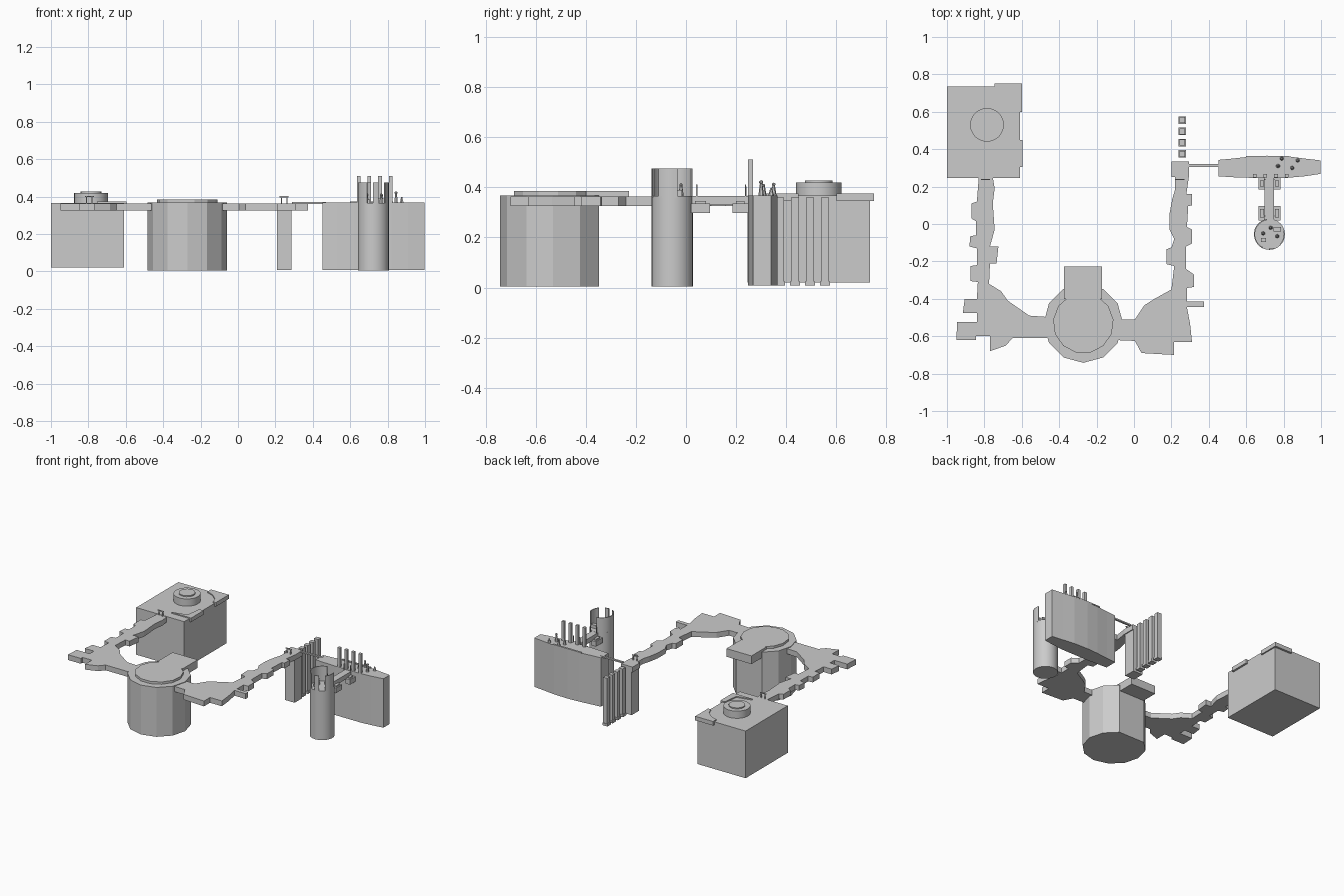
import bpy, bmesh, math
from math import cos, sin, radians


def prism(name, pts, z0, z1):
    """Extrude a plan outline between two heights."""
    bm = bmesh.new()
    face = bm.faces.new([bm.verts.new((x, y, z0)) for x, y in pts])
    ext = bmesh.ops.extrude_face_region(bm, geom=[face], use_keep_orig=True)
    for v in ext["geom"]:
        if isinstance(v, bmesh.types.BMVert):
            v.co.z = z1
    bmesh.ops.recalc_face_normals(bm, faces=bm.faces)
    me = bpy.data.meshes.new(name)
    bm.to_mesh(me)
    bm.free()
    ob = bpy.data.objects.new(name, me)
    bpy.context.collection.objects.link(ob)
    return ob


def box(name, x0, x1, y0, y1, z0, z1):
    return prism(name, [(x0, y0), (x1, y0), (x1, y1), (x0, y1)], z0, z1)


def arc(cx, cy, r, a0, a1, n):
    return [(cx + r * cos(radians(a0 + (a1 - a0) * i / n)),
             cy + r * sin(radians(a0 + (a1 - a0) * i / n))) for i in range(n + 1)]


def disc(name, cx, cy, r, z0, z1, n=24):
    ob = prism(name, arc(cx, cy, r, 0, 360 - 360 / n, n - 1), z0, z1)
    smooth(ob)
    return ob


def smooth(ob):
    bpy.ops.object.select_all(action='DESELECT')
    ob.select_set(True)
    bpy.context.view_layer.objects.active = ob
    bpy.ops.object.shade_smooth_by_angle(angle=radians(35))


def gate(name, cx, y, z):
    """Two thin posts with a lintel."""
    for s in (-1, 1):
        box(name + "_post", cx + s * .015 - .003, cx + s * .015 + .003, y, y + .006, z, z + .035)
    box(name + "_lintel", cx - .024, cx + .024, y, y + .006, z + .032, z + .038)


def figure(x, y, z, h):
    """Small standing statue: tapered body and round head."""
    bpy.ops.mesh.primitive_cone_add(vertices=6, radius1=.011, radius2=.005, depth=h * .8,
                                    location=(x, y, z + h * .4))
    bpy.context.object.name = "statue_body"
    bpy.ops.mesh.primitive_uv_sphere_add(segments=8, ring_count=5, radius=h * .14,
                                         location=(x, y, z + h * .87))
    bpy.context.object.name = "statue_head"


# Square building block with corner ledges and a round dais
box("square_block", -1, -.61, .245, .735, .02, .367)
prism("rear_ledge", [(-.745, .75), (-.745, .71), (-.69, .69), (-.64, .645), (-.625, .6),
                     (-.6, .6), (-.6, .75)], .345, .375)
prism("front_ledge", [(-.755, .305), (-.755, .31), (-.645, .335), (-.63, .45),
                      (-.595, .45), (-.595, .305)], .345, .375)
disc("dais", -.786, .53, .09, .36, .42)
disc("dais_top", -.786, .53, .055, .42, .428)
gate("left_gate", -.795, .235, .365)

# Left walkway
prism("left_walkway", [
    (-.83, .25), (-.755, .25), (-.745, .19), (-.755, .11), (-.745, -.03), (-.77, -.12),
    (-.725, -.12), (-.735, -.21), (-.77, -.21), (-.775, -.32), (-.71, -.36), (-.675, -.41),
    (-.56, -.49), (-.42, -.5), (-.42, -.61), (-.65, -.61), (-.685, -.65), (-.77, -.68),
    (-.77, -.6), (-.845, -.6), (-.845, -.62), (-.95, -.62), (-.945, -.525), (-.84, -.525),
    (-.84, -.475), (-.915, -.475), (-.905, -.4), (-.84, -.4), (-.835, -.31), (-.875, -.305),
    (-.875, -.225), (-.84, -.22), (-.84, -.13), (-.88, -.12), (-.875, -.065), (-.845, -.06),
    (-.845, .015), (-.87, .03), (-.87, .11), (-.84, .12)], .325, .364)

# Right walkway, ending in a square landing
prism("right_walkway", [
    (-.11, -.51), (.005, -.51), (.055, -.435), (.11, -.4), (.2, -.35), (.215, -.225),
    (.175, -.215), (.175, -.135), (.2, -.125), (.215, -.08), (.19, -.03), (.19, .055),
    (.205, .135), (.22, .185), (.22, .25), (.2, .25), (.2, .335), (.293, .335), (.293, .25),
    (.28, .16), (.31, .16), (.31, .1), (.29, .095), (.283, -.015), (.31, -.03), (.31, -.105),
    (.278, -.12), (.278, -.24), (.32, -.27), (.32, -.337), (.283, -.342), (.283, -.415),
    (.374, -.415), (.374, -.445), (.283, -.445), (.3, -.535), (.31, -.63), (.213, -.63),
    (.213, -.7), (.04, -.69), (.005, -.625), (-.11, -.62)], .325, .364)
gate("right_gate", .247, .235, .364)

# Round drum, rear vertex cut flat, with raised cap and tongue
CX, CY = -.271, -.53
prism("drum", arc(CX, CY, .212, 120, 420, 10), .005, .368)
cap = arc(CX, CY, .162, 118, 422, 11)
prism("drum_cap", cap + [(-.17, -.35), (-.374, -.35)], .366, .385)
box("drum_tongue", -.374, -.17, -.4, -.227, .325, .385)

# Landing column and row of free-standing posts
box("landing_column", .208, .286, .25, .335, .008, .33)
for i in range(4):
    y = .375 + i * .06
    box("row_post", .242, .274, y - .016, y + .016, .015, .36)
    box("row_post_foot", .237, .279, y - .02, y + .02, .008, .025)

# Thin beam to the long wall
box("thin_beam", .29, .47, .305, .32, .36, .37)

# Long faceted wall
prism("long_wall", [(.453, .255), (.53, .25), (.62, .247), (.82, .247), (.91, .255), (.997, .268),
                    (.997, .34), (.91, .35), (.82, .362), (.71, .365), (.62, .36), (.53, .35),
                    (.453, .343)], .008, .368)
box("wall_kerb", .6, .83, .35, .364, .366, .374)
for i in range(4):
    x = .645 + i * .057
    box("wall_post", x - .01, x + .01, .248, .268, .36, .51)
for x, y, h in [(.79, .35, .05), (.845, .3, .06), (.875, .34, .03), (.77, .31, .045)]:
    figure(x, y, .368, h)

# Footbridge with paired brackets at each end
TX, TY, R = .724, -.055, .083
box("footbridge", TX - .025, TX + .025, .02, .25, .33, .365)
for s in (-1, 1):
    for y0, y1 in ((.02, .095), (.185, .248)):
        xs = sorted((TX + s * .022, TX + s * .058))
        box("bridge_bracket", *xs, y0, y1, .298, .335)
        box("bracket_cap", xs[0] + .008, xs[1] - .008, y0 + .015, y1 - .015, .33, .345)
    for y in (.04, .235):
        box("bridge_post", TX + s * .025 - .003, TX + s * .025 + .003, y, y + .005, .36, .412)

# Round tower with open parapet
disc("tower", TX, TY, R, .005, .366, 24)
for a0, a1 in ((100, 245), (268, 290), (318, 375)):
    n = max(2, (a1 - a0) // 12)
    smooth(prism("tower_parapet", arc(TX, TY, R, a0, a1, n) + arc(TX, TY, R - .006, a1, a0, n),
                 .36, .476))
for x, y in ((.69, -.05), (.765, -.065), (.73, -.02)):
    figure(x, y, .366, .05)
box("tower_bench", .745, .785, -.04, -.015, .366, .39)
box("tower_crate", .68, .705, -.095, -.075, .366, .385)
